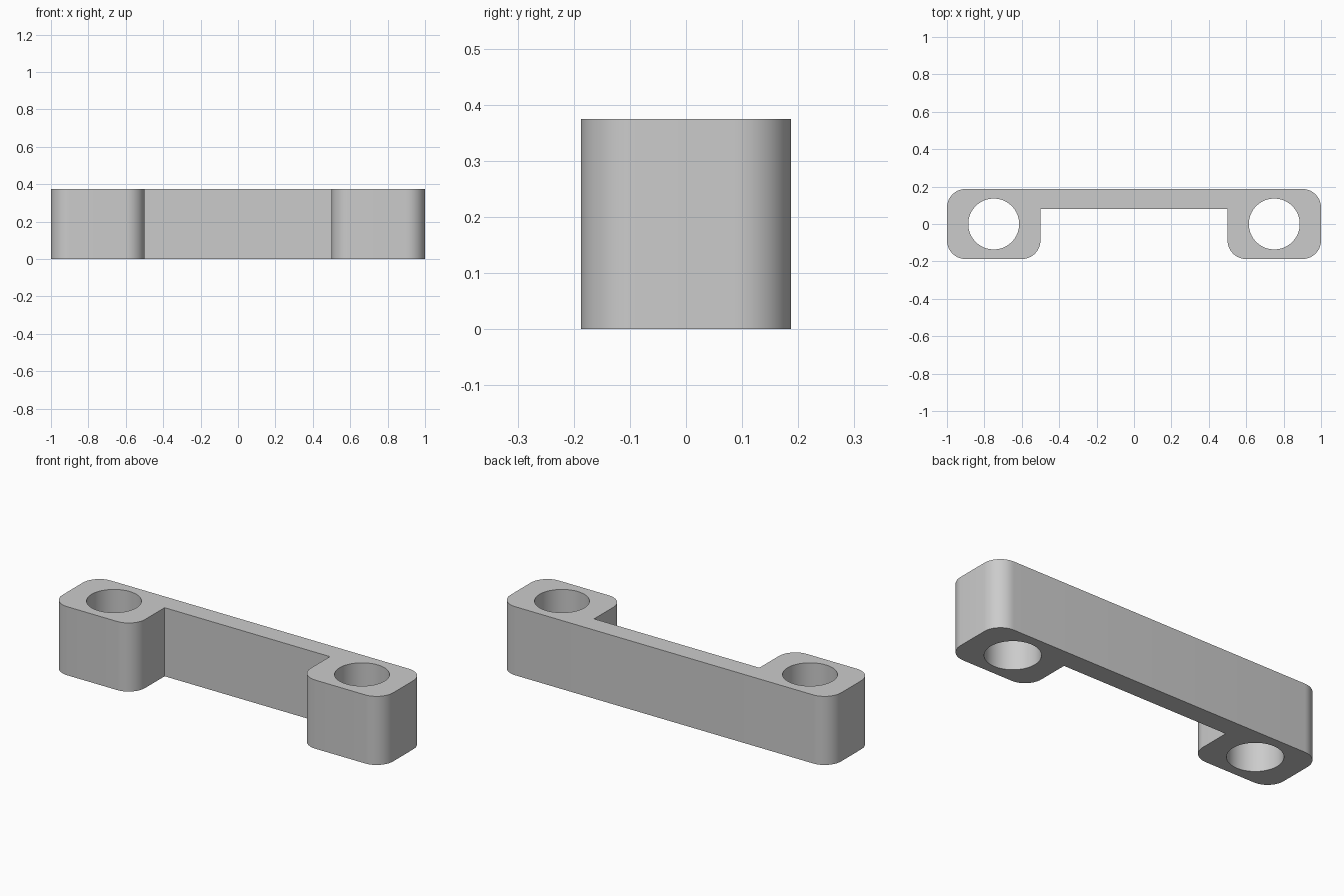
import bpy, bmesh, math

cube = bpy.data.objects.get("Cube")
if cube:
    bpy.data.objects.remove(cube, do_unlink=True)

HEIGHT, DEPTH, CORNER = 0.375, 0.1875, 0.1
INNER, BAR_FRONT = 0.5, 0.08
HOLE_X, HOLE_R = 0.75, 0.136

grey = bpy.data.materials.new("plain_grey")
grey.use_nodes = True
colour = (0.6, 0.6, 0.6, 1)
grey.diffuse_color = colour
grey.node_tree.nodes["Principled BSDF"].inputs["Base Color"].default_value = colour


def arc(cx, cy, start, steps=12):
    """Quarter circle of corner points, anticlockwise from a start angle."""
    angles = [math.radians(start + 90 * i / steps) for i in range(steps + 1)]
    return [(cx + CORNER * math.cos(a), cy + CORNER * math.sin(a)) for a in angles]


# Right half of the outline, mirrored to give the whole bracket
half = [(INNER, BAR_FRONT)]
half += arc(INNER + CORNER, CORNER - DEPTH, 180)
half += arc(1 - CORNER, CORNER - DEPTH, 270)
half += arc(1 - CORNER, DEPTH - CORNER, 0)
outline = half + [(-x, y) for x, y in reversed(half)]

# Bracket body: two rounded end blocks joined by a thin rear bar
bm = bmesh.new()
base = bm.faces.new([bm.verts.new((x, y, 0)) for x, y in outline])
side = bmesh.ops.extrude_face_region(bm, geom=[base])["geom"]
bmesh.ops.translate(bm, vec=(0, 0, HEIGHT),
                    verts=[v for v in side if isinstance(v, bmesh.types.BMVert)])
bmesh.ops.recalc_face_normals(bm, faces=bm.faces)
mesh = bpy.data.meshes.new("bracket")
bm.to_mesh(mesh)
bm.free()
mesh.materials.append(grey)
bracket = bpy.data.objects.new("bracket", mesh)
bpy.context.collection.objects.link(bracket)

# Through holes in the end blocks
for name, sign in (("left", 1), ("right", -1)):
    bpy.ops.mesh.primitive_cylinder_add(vertices=64, radius=HOLE_R, depth=1,
                                        location=(sign * HOLE_X, 0, HEIGHT / 2))
    cutter = bpy.context.object
    cutter.name = name + "_hole_cutter"
    cutter.data.materials.append(grey)
    cutter.hide_render = True
    cutter.display_type = 'WIRE'
    cut = bracket.modifiers.new(name + "_hole", 'BOOLEAN')
    cut.operation, cut.solver, cut.object = 'DIFFERENCE', 'EXACT', cutter

# Apply the cuts, remove the cutters and smooth the rounded walls
bpy.ops.object.select_all(action='DESELECT')
bracket.select_set(True)
bpy.context.view_layer.objects.active = bracket
for cut in list(bracket.modifiers):
    cutter = cut.object
    bpy.ops.object.modifier_apply(modifier=cut.name)
    bpy.data.objects.remove(cutter, do_unlink=True)
bpy.ops.object.shade_smooth_by_angle(angle=math.radians(30))
